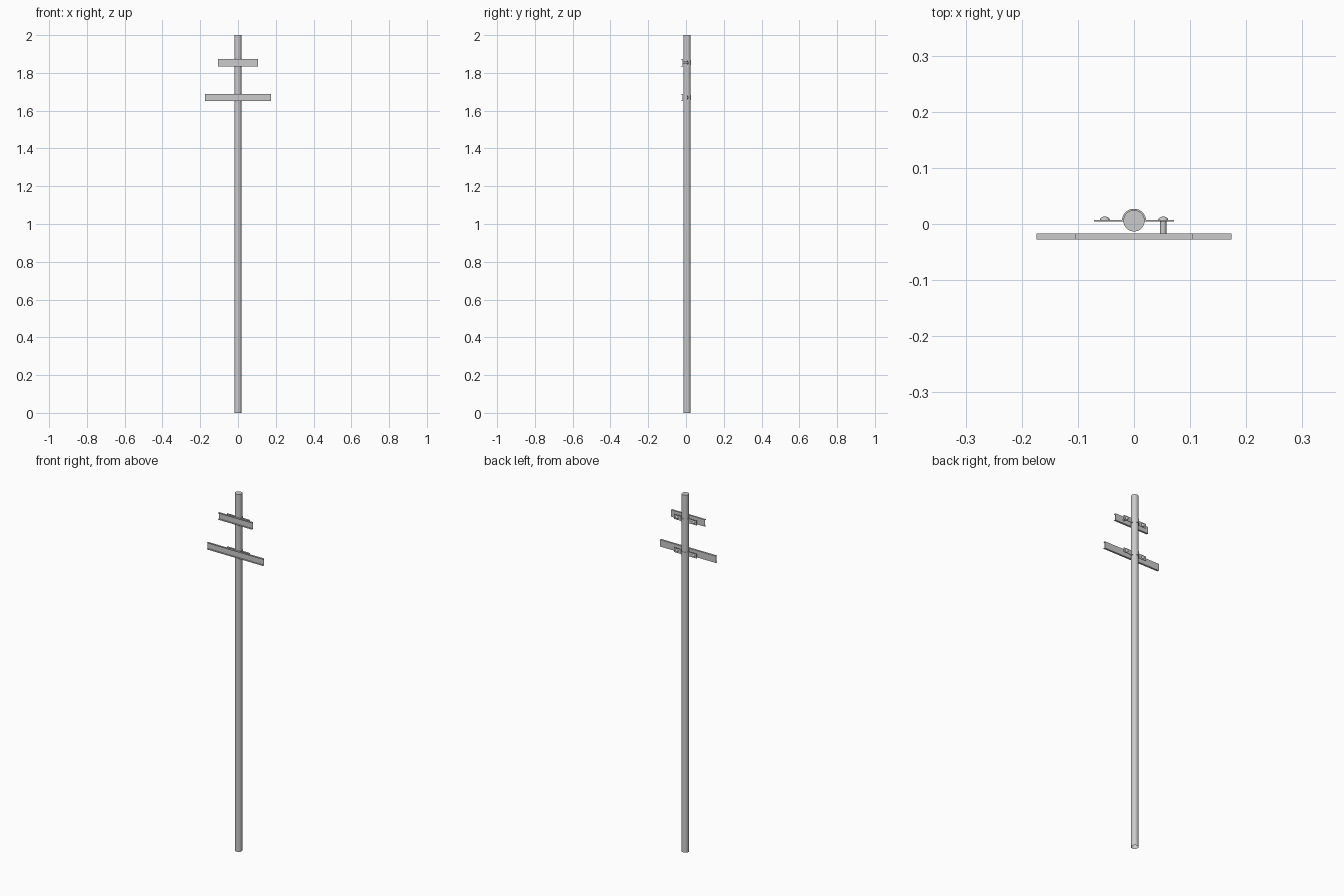
import bpy, bmesh, math
from mathutils import Matrix

if "Cube" in bpy.data.objects:
    bpy.data.objects.remove(bpy.data.objects["Cube"])

POLE_Y, POLE_R = 0.0057, 0.019


def finish(name, bm, smooth=True):
    bmesh.ops.recalc_face_normals(bm, faces=bm.faces)
    mesh = bpy.data.meshes.new(name)
    bm.to_mesh(mesh)
    bm.free()
    obj = bpy.data.objects.new(name, mesh)
    bpy.context.collection.objects.link(obj)
    if smooth:
        bpy.ops.object.select_all(action='DESELECT')
        obj.select_set(True)
        bpy.context.view_layer.objects.active = obj
        bpy.ops.object.shade_smooth_by_angle(angle=math.radians(35))
    return obj


def extrude_profile(name, points, direction, smooth=True):
    bm = bmesh.new()
    face = bm.faces.new([bm.verts.new(p) for p in points])
    new = bmesh.ops.extrude_face_region(bm, geom=[face], use_keep_orig=True)['geom']
    bmesh.ops.translate(bm, vec=direction,
                        verts=[v for v in new if isinstance(v, bmesh.types.BMVert)])
    return finish(name, bm, smooth)


def rod(name, radius, p, depth, rot=Matrix.Identity(4), sides=32, open_bottom=False):
    bm = bmesh.new()
    bmesh.ops.create_cone(bm, cap_ends=True, segments=sides, radius1=radius,
                          radius2=radius, depth=depth,
                          matrix=Matrix.Translation(p) @ rot)
    if open_bottom:
        caps = [f for f in bm.faces if f.calc_center_median().z < 0.001]
        bmesh.ops.delete(bm, geom=caps, context='FACES_ONLY')
    return finish(name, bm)


def rail(name, half, z, h=0.038, front=-0.0272, back=-0.0165, t=0.0025):
    # channel section, open towards the front
    b, c = z - h / 2, z + h / 2
    prof = [(front, b), (back, b), (back, c), (front, c),
            (front, c - t), (back - t, c - t), (back - t, b + t), (front, b + t)]
    extrude_profile(name, [(-half, y, w) for y, w in prof], (2 * half, 0, 0), False)


def clamp(name, z, h=0.026, t=0.002):
    # half band round the back of the pole with two side flanges
    n, outer = 20, POLE_R + t + 0.0005
    arc = lambda r, a0, a1: [(r * math.cos(a), POLE_Y + r * math.sin(a)) for a in
                             (a0 + (a1 - a0) * i / n for i in range(n + 1))]
    y0, y1 = POLE_Y - t / 2, POLE_Y + t / 2
    s = math.asin(t / 2 / outer)
    prof = [(0.071, y0), (0.071, y1)] + arc(outer, s, math.pi - s)
    prof += [(-0.071, y1), (-0.071, y0)] + arc(POLE_R, math.pi + s, -s)
    extrude_profile(name, [(x, y, z - h / 2) for x, y in prof], (0, 0, h))


def bolt_head(name, x, z):
    # low dome on the back of the flange
    bm = bmesh.new()
    bmesh.ops.create_uvsphere(bm, u_segments=20, v_segments=10, radius=0.009)
    bmesh.ops.bisect_plane(bm, geom=bm.verts[:] + bm.edges[:] + bm.faces[:],
                           plane_co=(0, 0, 0), plane_no=(0, 0, -1), clear_outer=True)
    bmesh.ops.holes_fill(bm, edges=[e for e in bm.edges if e.is_boundary], sides=0)
    bmesh.ops.scale(bm, vec=(1, 1, 0.75), verts=bm.verts)
    bmesh.ops.transform(bm, verts=bm.verts, matrix=Matrix.Translation(
        (x, POLE_Y + 0.001, z)) @ Matrix.Rotation(-math.pi / 2, 4, 'X'))
    finish(name, bm)


# pole
rod("pole", POLE_R, (0, POLE_Y, 1), 2, open_bottom=True)

# two rails, each held by a clamp
for label, half, z in (("upper", 0.105, 1.854), ("lower", 0.174, 1.669)):
    rail(label + "_rail", half, z)
    clamp(label + "_clamp", z)
    for side, x in (("left", -0.052), ("right", 0.052)):
        bolt_head(f"{label}_bolt_head_{side}", x, z)

# bolt shaft from the flange to the upper rail
rod("upper_bolt_shaft", 0.0055, (0.052, -0.0058, 1.854), 0.023,
    Matrix.Rotation(math.pi / 2, 4, 'X'), 16)
